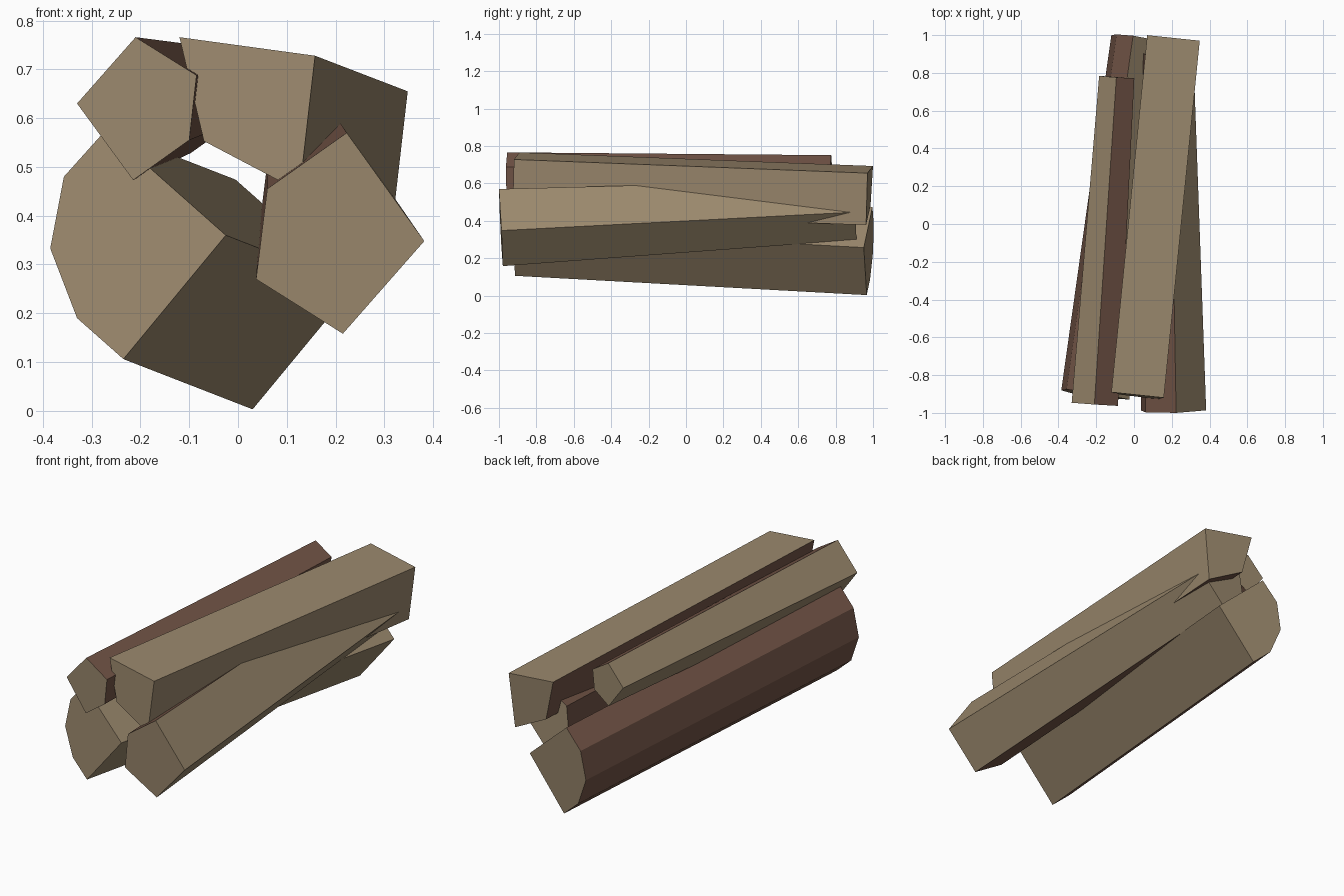
import bpy, bmesh
from mathutils import Vector

if "Cube" in bpy.data.objects:
    bpy.data.objects.remove(bpy.data.objects["Cube"])


def material(name, rgb):
    m = bpy.data.materials.new(name)
    m.diffuse_color = (*rgb, 1)
    m.use_nodes = True
    m.node_tree.nodes["Principled BSDF"].inputs["Base Color"].default_value = m.diffuse_color
    return m


wood = material("split_wood", (0.33, 0.25, 0.155))
bark = material("bark_brown", (0.17, 0.09, 0.062))


def split_log(name, front, back, profile, taper=1.0):
    """Wedge of wood: profile is (x, z) on the front end, heartwood corner
    first, then along the bark arc. Ends are cut square to the log axis."""
    front, back = Vector(front), Vector(back)
    axis = back - front
    bm = bmesh.new()
    rings = []
    for centre, scale in ((front, 1.0), (back, taper)):
        ring = []
        for x, z in profile:
            dx, dz = (x - front.x) * scale, (z - front.z) * scale
            dy = -(dx * axis.x + dz * axis.z) / axis.y
            ring.append(bm.verts.new(centre + Vector((dx, dy, dz))))
        rings.append(ring)
    a, b = rings
    n = len(profile)
    bm.faces.new(a)
    bm.faces.new(b[::-1])
    for i in range(n):
        j = (i + 1) % n
        f = bm.faces.new((a[i], a[j], b[j], b[i]))
        # the two faces touching the heartwood corner are split wood
        f.material_index = 0 if i in (0, n - 1) else 1
    bmesh.ops.recalc_face_normals(bm, faces=bm.faces)
    mesh = bpy.data.meshes.new(name)
    bm.to_mesh(mesh)
    bm.free()
    mesh.materials.append(wood)
    mesh.materials.append(bark)
    bpy.context.collection.objects.link(bpy.data.objects.new(name, mesh))


# large log lying at the bottom left
split_log("bottom_log", (-0.2, -0.906, 0.34), (0.065, 0.974, 0.237),
          [(-0.025, 0.36), (-0.27, 0.577), (-0.357, 0.48), (-0.385, 0.333),
           (-0.33, 0.19), (-0.235, 0.106)])

# small log at the top left, thinner towards the back
split_log("small_log", (-0.195, -0.955, 0.62), (-0.082, 0.777, 0.64),
          [(-0.33, 0.63), (-0.21, 0.766), (-0.085, 0.688), (-0.1, 0.555),
           (-0.215, 0.473)], 0.76)

# square-looking log on top
split_log("top_log", (0.02, -0.91, 0.62), (0.21, 0.98, 0.547),
          [(0.158, 0.728), (-0.12, 0.766), (-0.07, 0.553), (0.126, 0.45)])

# log at the right, thinner towards the back
split_log("right_log", (0.2, -0.99, 0.365), (0.172, 0.903, 0.46),
          [(0.382, 0.348), (0.223, 0.57), (0.06, 0.455), (0.037, 0.27),
           (0.215, 0.158)], 0.78)
